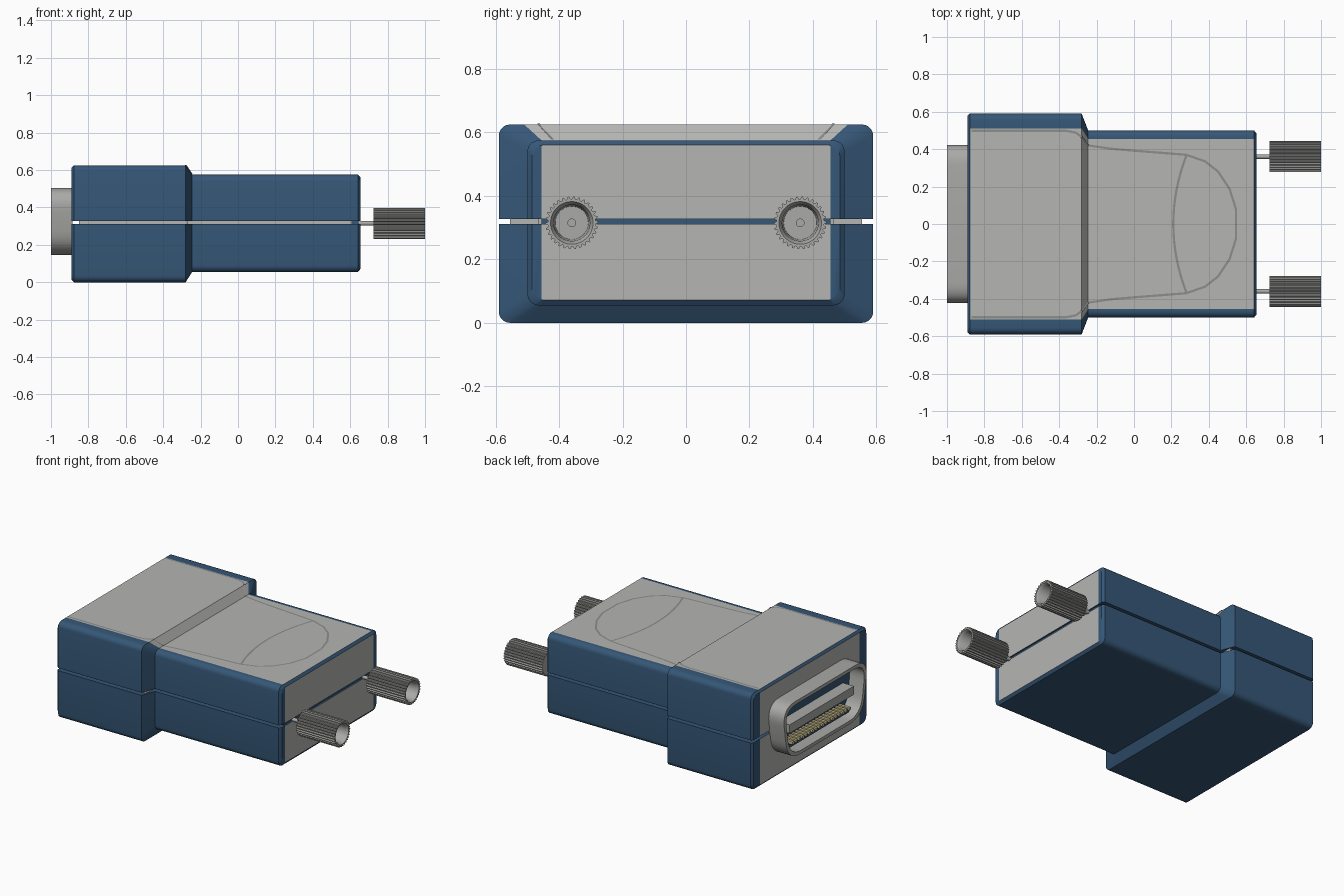
import bpy, bmesh, math
from mathutils import Vector

if "Cube" in bpy.data.objects:
    bpy.data.objects.remove(bpy.data.objects["Cube"])


def material(name, rgb):
    m = bpy.data.materials.new(name)
    m.diffuse_color = (*rgb, 1)
    m.use_nodes = True
    m.node_tree.nodes["Principled BSDF"].inputs["Base Color"].default_value = m.diffuse_color
    return m


BLUE = material("navy_blue", (0.036, 0.095, 0.185))
GREY = material("light_grey", (0.46, 0.46, 0.45))
STEEL = material("metal_grey", (0.40, 0.40, 0.39))
SEAM = material("seam_grey", (0.27, 0.27, 0.265))
GOLD = material("contact_gold", (0.60, 0.52, 0.28))


def finish(name, bm, mats, smooth=True):
    bmesh.ops.recalc_face_normals(bm, faces=bm.faces[:])
    me = bpy.data.meshes.new(name)
    bm.to_mesh(me)
    bm.free()
    for m in mats:
        me.materials.append(m)
    ob = bpy.data.objects.new(name, me)
    bpy.context.collection.objects.link(ob)
    if smooth:
        bpy.ops.object.select_all(action='DESELECT')
        ob.select_set(True)
        bpy.context.view_layer.objects.active = ob
        bpy.ops.object.shade_smooth_by_angle(angle=math.radians(32))
    return ob


def skin(bm, rings):
    """Join closed rings of equal point count with quads; returns vertex rings."""
    vr = [[bm.verts.new(p) for p in ring] for ring in rings]
    n = len(vr[0])
    for a, b in zip(vr, vr[1:]):
        for i in range(n):
            j = (i + 1) % n
            bm.faces.new((a[i], a[j], b[j], b[i]))
    return vr


def box(name, lo, hi, mat):
    bm = bmesh.new()
    rings = [[(x, lo[1], lo[2]), (x, hi[1], lo[2]), (x, hi[1], hi[2]), (x, lo[1], hi[2])]
             for x in (lo[0], hi[0])]
    vr = skin(bm, rings)
    for r in vr:
        bm.faces.new(r)
    return finish(name, bm, [mat], False)


# Housing halves: sections of (x, half width, top z, bottom z, panel half width)
SECTIONS = [(-0.89, 0.578, 0.612, 0.013, 0.51), (-0.878, 0.59, 0.625, 0.0, 0.51),
            (-0.28, 0.59, 0.625, 0.0, 0.51), (-0.245, 0.50, 0.575, 0.055, 0.455),
            (0.642, 0.50, 0.575, 0.055, 0.455), (0.655, 0.485, 0.56, 0.072, 0.455)]
R, STEPS = 0.035, 5


def half_ring(x, w, z_out, p, z_mid):
    s = 1 if z_out > z_mid else -1
    arc = [(w - R + R * math.cos(a), z_out - s * R + s * R * math.sin(a))
           for a in (math.pi / 2 * i / STEPS for i in range(STEPS + 1))]
    left = [(-w, z_mid)] + [(-y, z) for y, z in arc] + [(-p, z_out)]
    right = [(-y, z) for y, z in reversed(left)]
    return [(x, y, z) for y, z in left + right + [(p, z_mid), (-p, z_mid)]]


def housing(name, upper):
    z_mid = 0.328 if upper else 0.311
    bm = bmesh.new()
    vr = skin(bm, [half_ring(x, w, zt if upper else zb, p, z_mid)
                   for x, w, zt, zb, p in SECTIONS])
    k = STEPS + 2                      # index of the left panel edge
    for r in (vr[0], vr[-1]):          # grey end panels between blue strips
        bm.faces.new(r[:k + 1] + [r[-1]])
        bm.faces.new(r[k + 1:-1])
        bm.faces.new((r[k], r[k + 1], r[-2], r[-1])).material_index = 1
    if upper:                          # grey top panel, bevel rings stay blue
        for a, b in list(zip(vr, vr[1:]))[1:-1]:
            f = next(f for f in a[k].link_faces
                     if a[k + 1] in f.verts and b[k] in f.verts)
            f.material_index = 1
    finish(name, bm, [BLUE, GREY])


housing("upper_housing", True)
housing("lower_housing", False)

# Recessed core seen in the parting groove
box("groove_core_wide", (-0.85, -0.555, 0.30), (-0.27, 0.555, 0.34), GREY)
box("groove_core_narrow", (-0.30, -0.465, 0.30), (0.61, 0.465, 0.34), GREY)
box("groove_end_strip", (0.60, -0.455, 0.305), (0.645, 0.455, 0.335), BLUE)


# Thin seam lines on the top panel
def ribbon(name, pts, width=0.012):
    pts = [Vector(p) for p in pts]
    bm = bmesh.new()
    prev = None
    for i, p in enumerate(pts):
        t = pts[min(i + 1, len(pts) - 1)] - pts[max(i - 1, 0)]
        n = Vector((-t.y, t.x, 0)).normalized() * width / 2
        up = Vector((0, 0, 0.003))
        pair = [bm.verts.new(p + n + up), bm.verts.new(p - n + up)]
        if prev:
            bm.faces.new((prev[0], prev[1], pair[1], pair[0]))
        prev = pair
    return finish(name, bm, [SEAM], False)


T, S = 0.625, 0.575
half = [(-0.87, 0.498, T), (-0.36, 0.498, T), (-0.31, 0.488, T), (-0.28, 0.465, T),
        (-0.245, 0.42, S), (-0.12, 0.402, S), (0.0, 0.392, S), (0.28, 0.37, S),
        (0.38, 0.335, S), (0.45, 0.28, S), (0.51, 0.19, S), (0.545, 0.08, S)]
ribbon("top_outline_seam", half + [(x, -y, z) for x, y, z in reversed(half)])
ribbon("thumb_arc_seam", [(0.21 + 0.07 * (i / 8) ** 2, 0.366 * i / 8, S)
                          for i in range(-8, 9)])


# Connector shell: rounded D outline, wider at the top
def rounded(corners, d, steps=8):
    out = []
    for i, c in enumerate(corners):
        c = Vector(c)
        a = c + (Vector(corners[i - 1]) - c).normalized() * d
        b = c + (Vector(corners[(i + 1) % len(corners)]) - c).normalized() * d
        for s in range(steps + 1):
            t = s / steps
            out.append(a * (1 - t) ** 2 + c * 2 * t * (1 - t) + b * t * t)
    return out


outline = rounded([(-0.44, 0.505), (0.44, 0.505), (0.385, 0.145), (-0.385, 0.145)], 0.13)


def d_ring(x, sy=1.0, sz=1.0):
    return [(x, p.x * sy, 0.325 + (p.y - 0.325) * sz) for p in outline]


bm = bmesh.new()
skin(bm, [d_ring(-0.885), d_ring(-1.0), d_ring(-1.0, 0.945, 0.88), d_ring(-0.885, 0.945, 0.88)])
finish("connector_shell", bm, [STEEL])

bm = bmesh.new()
bm.faces.new(skin(bm, [d_ring(-0.885, 0.95, 0.89), d_ring(-0.896, 0.95, 0.89)])[1])
finish("connector_insert", bm, [BLUE], False)

# Contact tongue and gold contacts
box("contact_tongue", (-0.975, -0.33, 0.30), (-0.89, 0.33, 0.355), STEEL)
box("contact_ledge", (-0.955, -0.31, 0.19), (-0.89, 0.31, 0.215), BLUE)
for i in range(18):
    y = -0.29 + 0.58 * i / 17
    box(f"contact_{i + 1}", (-0.975, y - 0.009, 0.214), (-0.89, y + 0.009, 0.232), GOLD)

# Knurled thumbscrews with hollow ends
TEETH = 30


def screw(name, yc):
    zc = 0.315

    def ring(x, r, knurl=0.0):
        n = TEETH * 4
        return [(x, yc + (r - knurl * (i % 4 > 1)) * math.cos(2 * math.pi * i / n),
                 zc + (r - knurl * (i % 4 > 1)) * math.sin(2 * math.pi * i / n))
                for i in range(n)]

    bm = bmesh.new()
    vr = skin(bm, [ring(0.60, 0.012), ring(0.725, 0.012), ring(0.725, 0.083, 0.008),
                   ring(1.0, 0.083, 0.008), ring(1.0, 0.067), ring(0.985, 0.057),
                   ring(0.83, 0.052), ring(0.83, 0.012), ring(0.81, 0.012)])
    bm.faces.new(vr[0])
    bm.faces.new(vr[-1])
    finish(name, bm, [STEEL])


for label, y in (("front", -0.36), ("rear", 0.36)):
    screw(f"{label}_thumbscrew", y)
